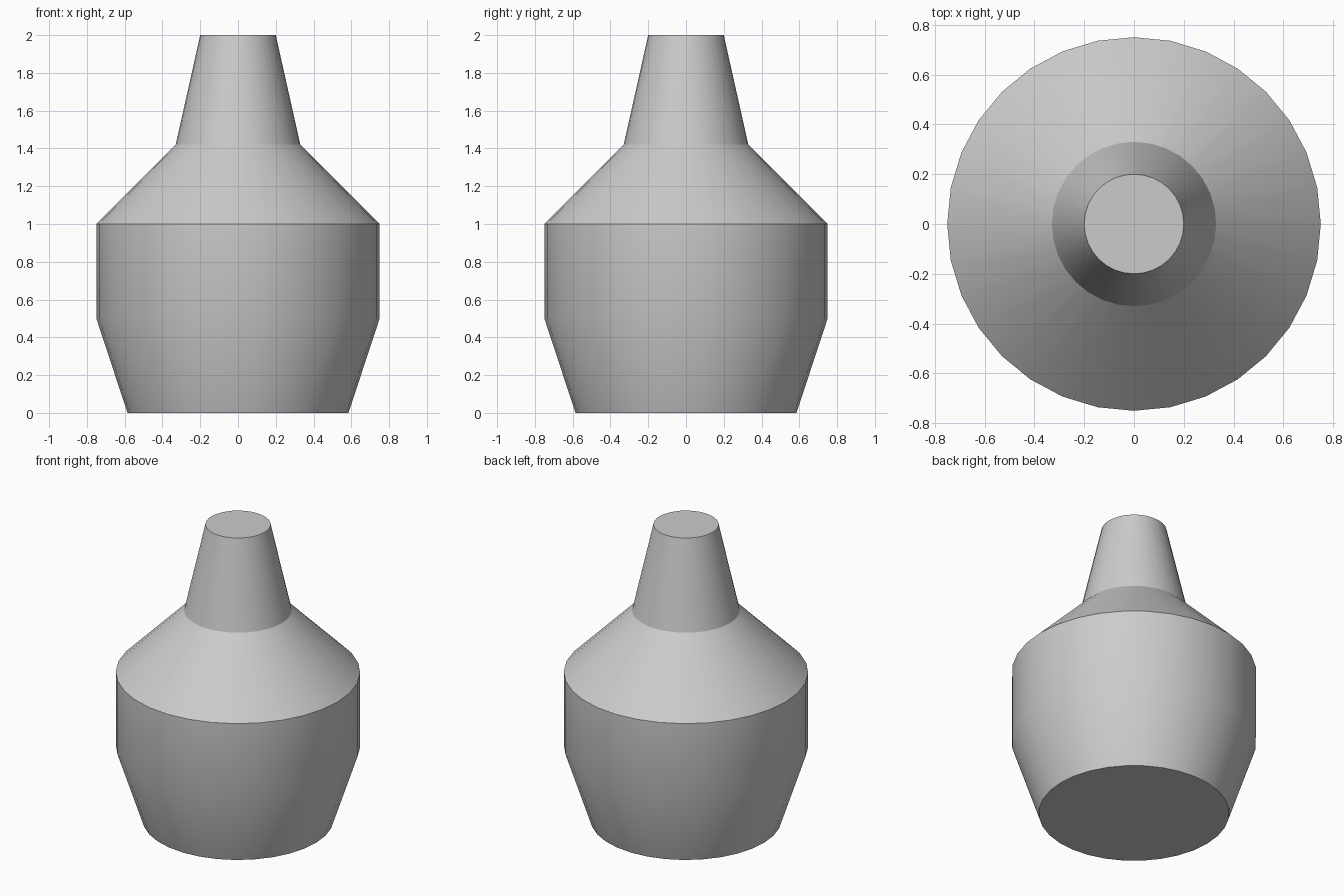
import bpy
import bmesh
import math

# Remove the default cube
cube = bpy.data.objects.get("Cube")
if cube:
    bpy.data.objects.remove(cube, do_unlink=True)

SIDES = 32
# Radius and height from the base up to the flat top of the neck
PROFILE = [(0.585, 0), (0.75, 0.5), (0.75, 1.0), (0.33, 1.42), (0.2, 2.0)]

# Plain grey material
grey = bpy.data.materials.new("plain_grey")
grey.use_nodes = True
colour = (0.6, 0.6, 0.6, 1)
grey.diffuse_color = colour
grey.node_tree.nodes["Principled BSDF"].inputs["Base Color"].default_value = colour

# Bottle body: stacked rings, bridged, with flat caps
bm = bmesh.new()
rings = []
for radius, height in PROFILE:
    ring = []
    for i in range(SIDES):
        a = math.tau * i / SIDES
        ring.append(bm.verts.new((radius * math.cos(a), radius * math.sin(a), height)))
    rings.append(ring)

for lower, upper in zip(rings, rings[1:]):
    for i in range(SIDES):
        j = (i + 1) % SIDES
        bm.faces.new((lower[i], lower[j], upper[j], upper[i]))
bm.faces.new(rings[-1])
bm.faces.new(rings[0][::-1])

mesh = bpy.data.meshes.new("bottle_body")
bm.to_mesh(mesh)
bm.free()
mesh.materials.append(grey)
bottle = bpy.data.objects.new("bottle_body", mesh)
bpy.context.collection.objects.link(bottle)

# Smooth sides with crisp shoulder, neck and cap edges
bpy.ops.object.select_all(action='DESELECT')
bottle.select_set(True)
bpy.context.view_layer.objects.active = bottle
bpy.ops.object.shade_smooth_by_angle(angle=math.radians(30))
